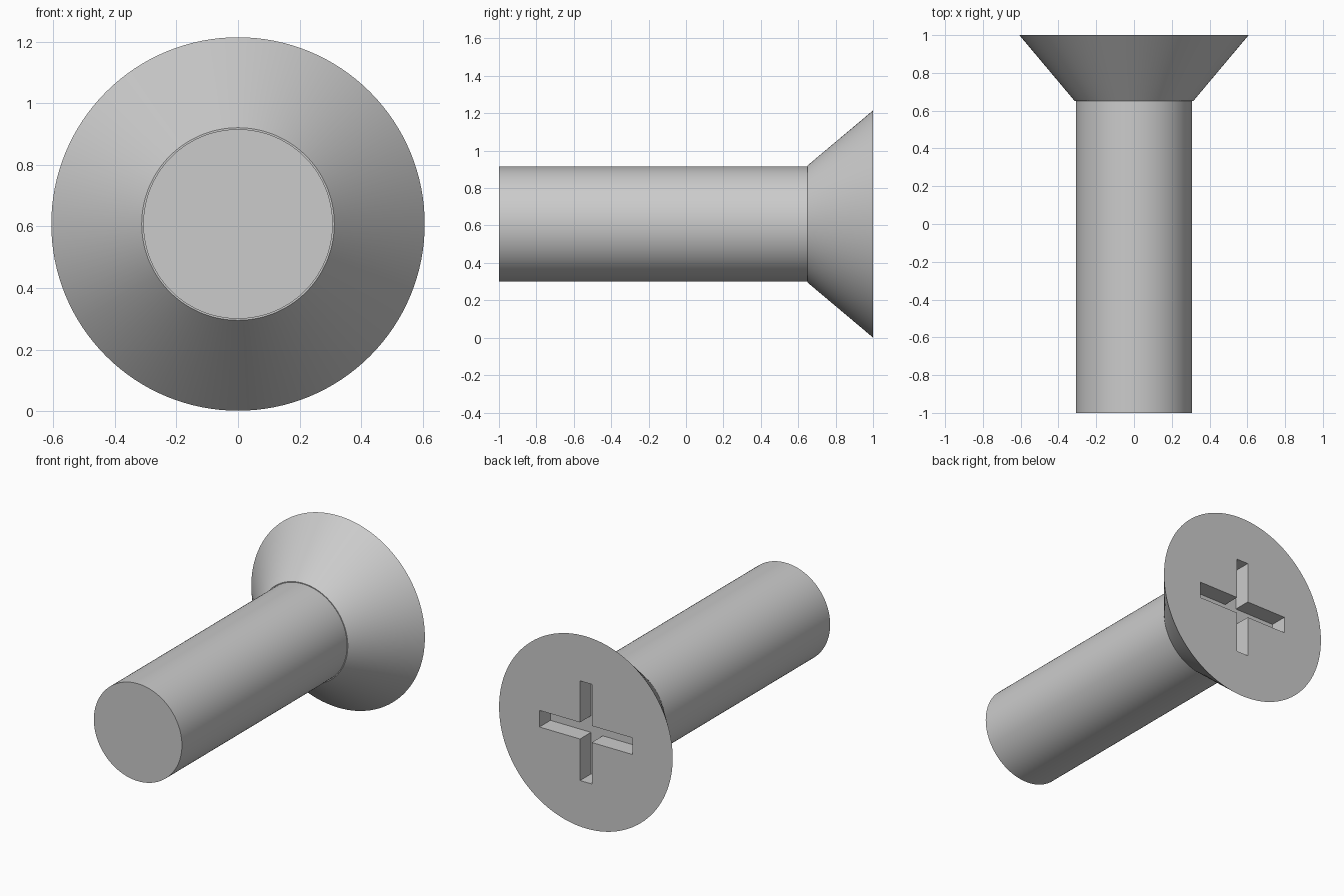
import bpy
import math

if "Cube" in bpy.data.objects:
    bpy.data.objects.remove(bpy.data.objects["Cube"])

AXIS_Z = 0.608      # height of the screw axis
HEAD_Y = 0.65       # where the shaft meets the head
SEGMENTS = 128


def turned(name, y0, y1, r0, r1):
    """Round part lying along y, radius r0 at y0 and r1 at y1."""
    bpy.ops.mesh.primitive_cone_add(
        vertices=SEGMENTS, radius1=r0, radius2=r1, depth=y1 - y0,
        location=(0, (y0 + y1) / 2, AXIS_Z), rotation=(-math.pi / 2, 0, 0))
    ob = bpy.context.object
    ob.name = name
    bpy.ops.object.transform_apply(location=True, rotation=True, scale=True)
    return ob


def smooth(ob):
    bpy.ops.object.select_all(action='DESELECT')
    ob.select_set(True)
    bpy.context.view_layer.objects.active = ob
    bpy.ops.object.shade_smooth_by_angle(angle=math.radians(30))


def cut_slot(ob, width, height, depth):
    """Cut a rectangular slot into the outer face of the head."""
    bpy.ops.mesh.primitive_cube_add(size=1, location=(0, 1, AXIS_Z))
    cutter = bpy.context.object
    cutter.name = "slot_cutter"
    cutter.hide_render = True
    cutter.scale = (width, depth * 2, height)
    bpy.ops.object.transform_apply(location=True, rotation=True, scale=True)
    mod = ob.modifiers.new("slot", 'BOOLEAN')
    mod.operation = 'DIFFERENCE'
    mod.solver = 'EXACT'
    mod.object = cutter
    bpy.context.view_layer.objects.active = ob
    bpy.ops.object.modifier_apply(modifier=mod.name)
    bpy.data.objects.remove(cutter)


# Shaft, ending just inside the head
shaft = turned("shaft", -1.0, HEAD_Y + 0.01, 0.308, 0.308)
smooth(shaft)

# Countersunk head with a cross recess
head = turned("countersunk_head", HEAD_Y, 1.0, 0.313, 0.607)
cut_slot(head, 0.65, 0.105, 0.11)
cut_slot(head, 0.082, 0.63, 0.11)
smooth(head)
